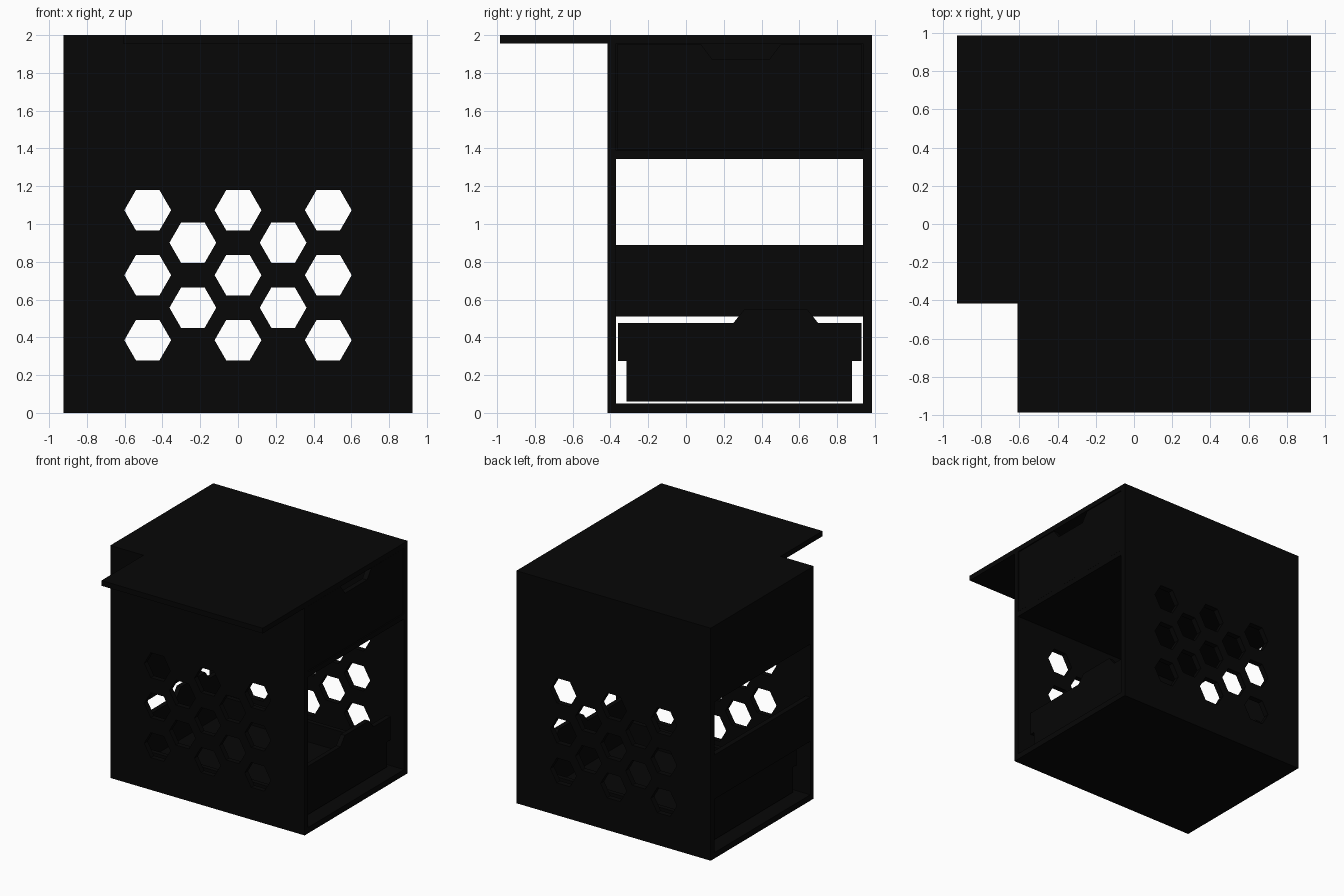
import bpy, math
from mathutils import Matrix

if "Cube" in bpy.data.objects:
    bpy.data.objects.remove(bpy.data.objects["Cube"])

black = bpy.data.materials.new("black_sheet")
black.diffuse_color = (0.002, 0.002, 0.002, 1)
black.use_nodes = True
black.node_tree.nodes["Principled BSDF"].inputs["Base Color"].default_value = black.diffuse_color

AXES = {
    "x": Matrix(((0, 0, 1, 0), (1, 0, 0, 0), (0, 1, 0, 0), (0, 0, 0, 1))),   # outline in (y, z)
    "y": Matrix(((1, 0, 0, 0), (0, 0, -1, 0), (0, 1, 0, 0), (0, 0, 0, 1))),  # outline in (x, z)
    "z": Matrix.Identity(4),                                                 # outline in (x, y)
}


def rect(a0, a1, b0, b1):
    return [(a0, b0), (a1, b0), (a1, b1), (a0, b1)]


def plate(name, axis, lo, hi, outline, holes=()):
    """Flat sheet spanning lo..hi along an axis, cut from an outline with holes."""
    cu = bpy.data.curves.new(name + "_outline", "CURVE")
    cu.dimensions = "2D"
    cu.fill_mode = "BOTH"
    cu.extrude = (hi - lo) / 2
    for pts in [outline, *holes]:
        sp = cu.splines.new("POLY")
        sp.points.add(len(pts) - 1)
        for p, (a, b) in zip(sp.points, pts):
            p.co = (a, b, 0, 1)
        sp.use_cyclic_u = True
    tmp = bpy.data.objects.new(name + "_tmp", cu)
    bpy.context.collection.objects.link(tmp)
    bpy.context.view_layer.update()
    dg = bpy.context.evaluated_depsgraph_get()
    me = bpy.data.meshes.new_from_object(tmp.evaluated_get(dg))
    bpy.data.objects.remove(tmp)
    mid = (lo + hi) / 2 * (-1 if axis == "y" else 1)
    me.transform(AXES[axis] @ Matrix.Translation((0, 0, mid)))
    me.name = name
    me.materials.clear()
    me.materials.append(black)
    for poly in me.polygons:
        poly.use_smooth = False
    ob = bpy.data.objects.new(name, me)
    bpy.context.collection.objects.link(ob)
    return ob


def hexagon(cx, cz, r=0.124):
    return [(cx + r * math.cos(i * math.pi / 3), cz + r * math.sin(i * math.pi / 3))
            for i in range(6)]


# front and back panels with honeycomb vents
vents = [hexagon(x, z) for x in (-0.478, 0, 0.478) for z in (0.385, 0.729, 1.073)]
vents += [hexagon(x, z) for x in (-0.239, 0.239) for z in (0.557, 0.901)]
W = 0.925
for name, y0, y1 in (("front_panel", -0.415, -0.37), ("back_panel", 0.937, 0.985)):
    plate(name, "y", y0, y1, rect(-W, W, 0, 1.955), vents)

# floor, shelf and top with its front overhang
plate("floor", "z", 0, 0.05, rect(-W, W, -0.37, 0.937))
plate("shelf", "z", 1.345, 1.39, rect(-W, W, -0.37, 0.937))
plate("top", "z", 1.955, 2.0, [(-W, -0.415), (-0.61, -0.415), (-0.61, -0.985),
                               (W, -0.985), (W, 0.985), (-W, 0.985)])

# left wall strips
plate("left_upper_wall", "x", -W, -0.88, rect(-0.37, 0.937, 1.39, 1.955))
plate("left_middle_wall", "x", -W, -0.88, rect(-0.37, 0.937, 0.51, 0.89))

# right upper door with a finger notch
plate("right_door", "x", 0.875, 0.92, [
    (-0.365, 1.395), (0.932, 1.395), (0.932, 1.95), (0.50, 1.95),
    (0.44, 1.87), (0.14, 1.87), (0.08, 1.95), (-0.365, 1.95)])

# tray end plates with a raised grip
end = [(-0.315, 0.06), (0.88, 0.06), (0.88, 0.275), (0.93, 0.275), (0.93, 0.475),
       (0.70, 0.475), (0.64, 0.55), (0.31, 0.55), (0.25, 0.475),
       (-0.36, 0.475), (-0.36, 0.275), (-0.315, 0.275)]
for name, x0, x1 in (("tray_end_left", -0.80, -0.76), ("tray_end_right", 0.76, 0.80)):
    plate(name, "x", x0, x1, end)

# tray base and low sides
plate("tray_base", "z", 0.06, 0.10, rect(-0.76, 0.76, -0.315, 0.88))
for name, y0, y1 in (("tray_side_front", -0.315, -0.275), ("tray_side_back", 0.84, 0.88)):
    plate(name, "y", y0, y1, rect(-0.76, 0.76, 0.10, 0.27))
